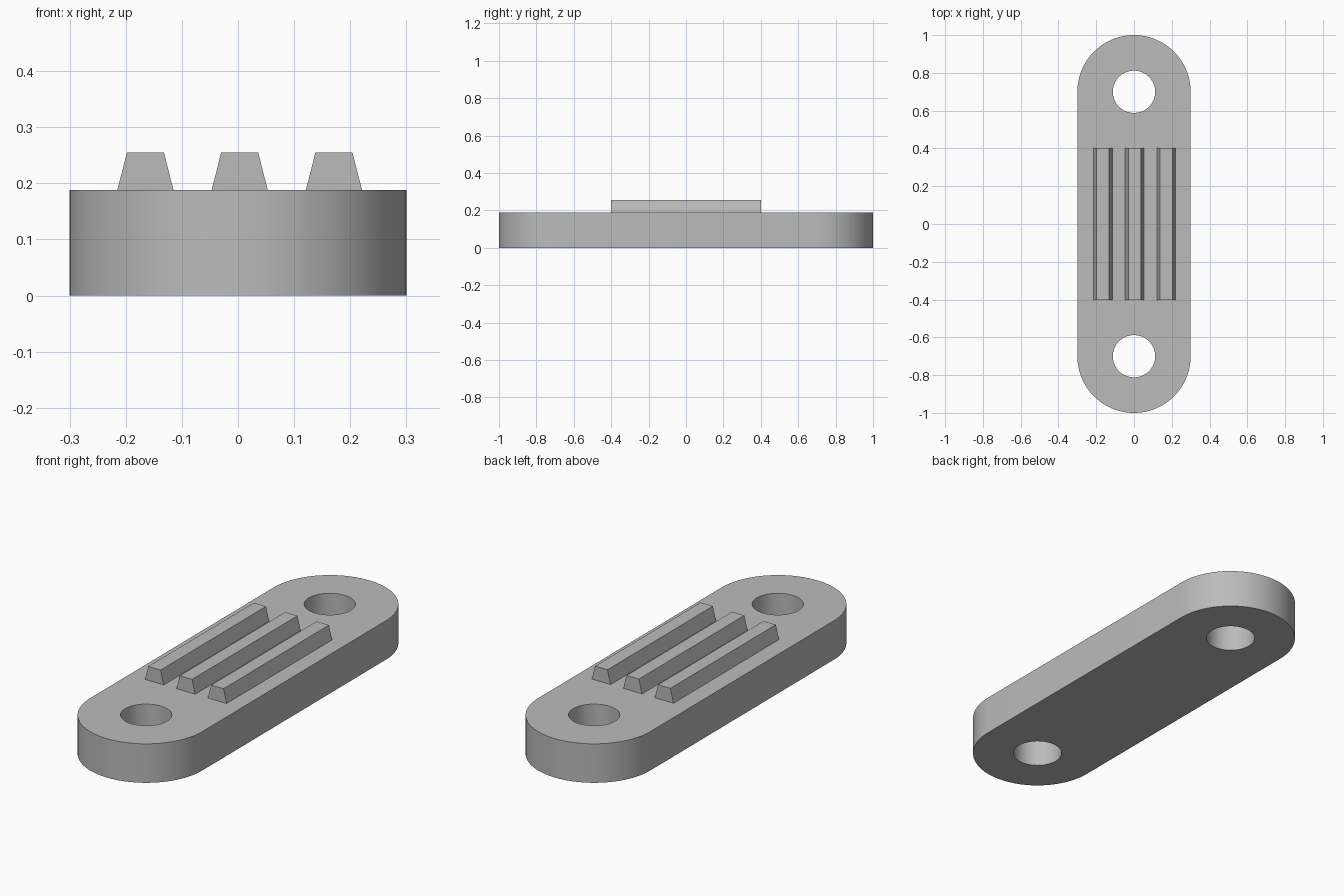
import bpy, bmesh
from math import sin, cos, pi

cube = bpy.data.objects.get("Cube")
if cube:
    bpy.data.objects.remove(cube, do_unlink=True)

PLATE_TOP, RIB_TOP = 0.188, 0.255
END_Y, RADIUS, HOLE = 0.7, 0.3, 0.112

grey = bpy.data.materials.new("plain grey")
grey.use_nodes = True
colour = (0.5, 0.5, 0.5, 1)
grey.diffuse_color = colour
grey.node_tree.nodes["Principled BSDF"].inputs["Base Color"].default_value = colour


def prism(name, outline, offset):
    """Extrude a closed outline of 3D points along an offset."""
    bm = bmesh.new()
    face = bm.faces.new([bm.verts.new(p) for p in outline])
    ext = bmesh.ops.extrude_face_region(bm, geom=[face], use_keep_orig=True)
    moved = [v for v in ext["geom"] if isinstance(v, bmesh.types.BMVert)]
    bmesh.ops.translate(bm, verts=moved, vec=offset)
    bmesh.ops.recalc_face_normals(bm, faces=bm.faces)
    mesh = bpy.data.meshes.new(name)
    bm.to_mesh(mesh)
    bm.free()
    mesh.materials.append(grey)
    obj = bpy.data.objects.new(name, mesh)
    bpy.context.collection.objects.link(obj)
    return obj


def arc(cy, radius, start, sweep, steps, z):
    return [(radius * cos(start + sweep * i / steps),
             cy + radius * sin(start + sweep * i / steps), z)
            for i in range(steps + 1)]


# Round-ended plate
plate = prism("plate",
              arc(END_Y, RADIUS, 0, pi, 48, 0) + arc(-END_Y, RADIUS, pi, pi, 48, 0),
              (0, 0, PLATE_TOP))

# Screw holes through both ends
for side, label in ((-1, "front"), (1, "back")):
    cutter = prism(label + "_hole_cutter",
                   arc(side * END_Y, HOLE, 0, 2 * pi, 64, -0.1)[:-1], (0, 0, 0.5))
    cutter.hide_render = True
    cut = plate.modifiers.new(label + "_hole", "BOOLEAN")
    cut.object, cut.operation, cut.solver = cutter, "DIFFERENCE", "EXACT"
    bpy.context.view_layer.objects.active = plate
    bpy.ops.object.modifier_apply(modifier=cut.name)
    bpy.data.objects.remove(cutter, do_unlink=True)

bpy.ops.object.select_all(action="DESELECT")
plate.select_set(True)
bpy.context.view_layer.objects.active = plate
bpy.ops.object.shade_smooth_by_angle(angle=pi / 6)

# Tapered ribs along the middle
for i, label in enumerate(("right", "middle", "left")):
    x = 0.003 + (i - 1) * 0.168
    section = [(x + dx, -0.402, z) for dx, z in
               ((-0.05, PLATE_TOP), (0.05, PLATE_TOP), (0.033, RIB_TOP), (-0.033, RIB_TOP))]
    prism(label + "_rib", section, (0, 0.804, 0))
